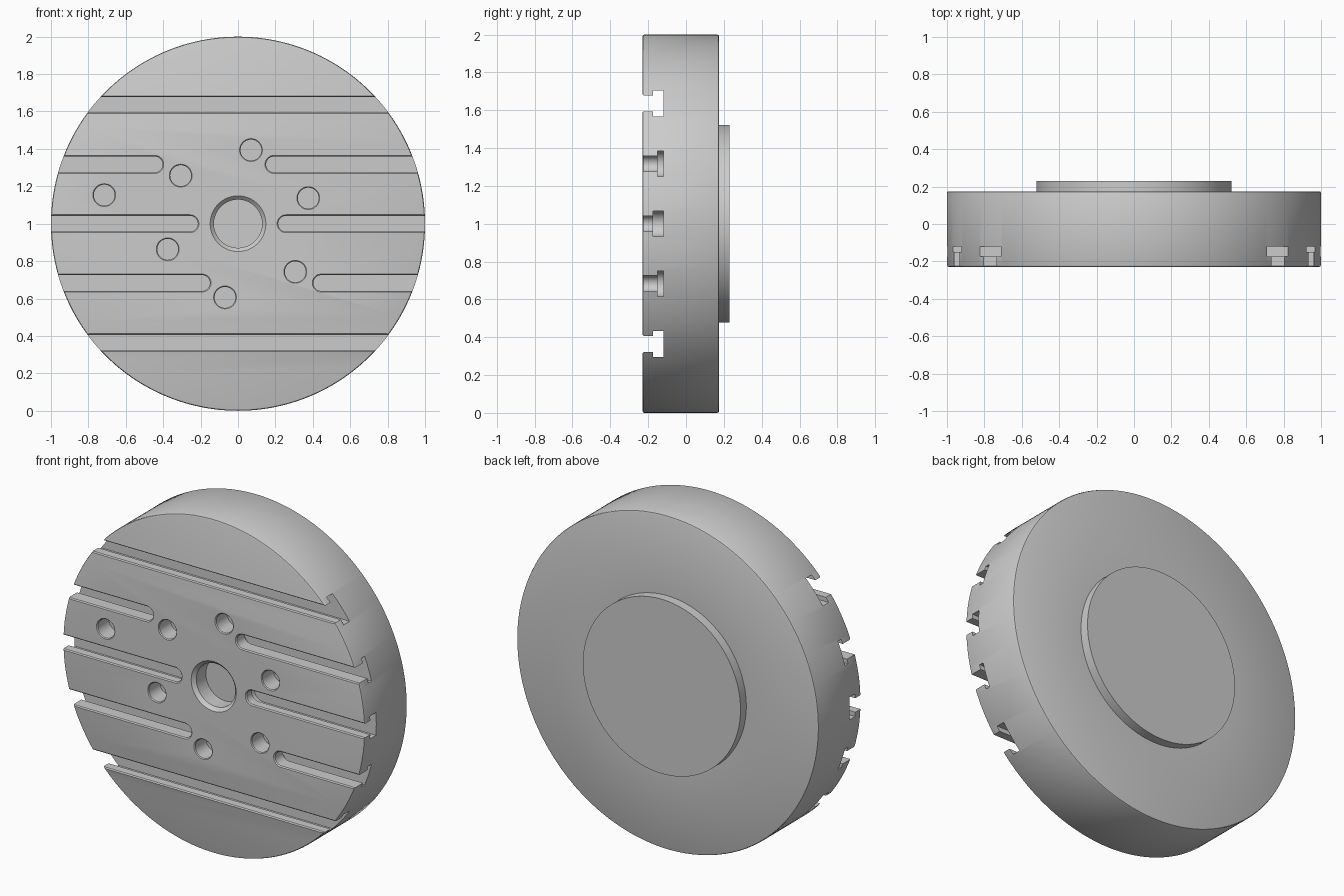
import bpy, bmesh
from math import sin, cos, pi, radians

if "Cube" in bpy.data.objects:
    bpy.data.objects.remove(bpy.data.objects["Cube"])

FRONT, FLOOR, BACK, END = -0.23, -0.12, 0.175, 0.23


def loft(bm, x0, x1, z, layers, seg=48):
    """Stack stadium outlines (circles when x0 == x1) along y, given as (y, radius)."""
    rings = []
    for y, r in layers:
        ring = []
        for cx, start in ((x1, -pi / 2), (x0, pi / 2)):
            n = seg // 2
            # a circle skips the doubled point between its halves
            for i in range(n if x0 == x1 else n + 1):
                a = start + pi * i / n
                ring.append(bm.verts.new((cx + r * cos(a), y, z + r * sin(a))))
        rings.append(ring)
    for a, b in zip(rings, rings[1:]):
        for i in range(len(a)):
            j = (i + 1) % len(a)
            bm.faces.new((a[i], a[j], b[j], b[i]))
    bm.faces.new(rings[0])
    bm.faces.new(rings[-1])


def make_object(name, bm):
    bmesh.ops.recalc_face_normals(bm, faces=bm.faces)
    me = bpy.data.meshes.new(name)
    bm.to_mesh(me)
    bm.free()
    ob = bpy.data.objects.new(name, me)
    bpy.context.collection.objects.link(ob)
    return ob


# Disc with softened rims and the raised boss on the back
bm = bmesh.new()
loft(bm, 0, 0, 1, [(FRONT, 0.99), (FRONT + 0.003, 0.997), (FRONT + 0.01, 1.0),
                   (BACK - 0.01, 1.0), (BACK - 0.003, 0.997), (BACK, 0.99),
                   (BACK, 0.522), (END, 0.522)], 192)
plate = make_object("table_plate", bm)

# T-slots, with a small chamfer at the mouth
def t_slot(bm, x0, x1, z, shoulder):
    loft(bm, x0, x1, z, [(FRONT - 0.02, 0.048), (FRONT, 0.048), (FRONT + 0.006, 0.042),
                         (shoulder, 0.042), (shoulder, 0.068), (FLOOR, 0.068)])

bm = bmesh.new()
for z in (0.364, 1.636):
    t_slot(bm, -1.3, 1.3, z, -0.175)
for z, left, right, shoulder in ((1.317, -0.445, 0.192, -0.15),
                                 (1.0, -0.257, 0.257, -0.175),
                                 (0.683, -0.192, 0.445, -0.15)):
    t_slot(bm, -1.3, left, z, shoulder)
    t_slot(bm, right, 1.3, z, shoulder)

# Ring of six holes plus one outlying hole
holes = [(0.4 * cos(radians(a)), 1 + 0.4 * sin(radians(a))) for a in range(20, 380, 60)]
for x, z in holes + [(-0.715, 1.153)]:
    loft(bm, x, x, z, [(FRONT - 0.02, 0.061), (FRONT, 0.061), (FRONT + 0.005, 0.056),
                       (FLOOR, 0.056)])

# Central bore with a countersunk mouth
loft(bm, 0, 0, 1, [(FRONT - 0.02, 0.149), (FRONT, 0.149), (FRONT + 0.02, 0.129),
                   (FLOOR, 0.129)], 64)
cutter = make_object("slot_and_hole_cutter", bm)
cutter.hide_render = True

# Cut everything out of the plate
mod = plate.modifiers.new("cuts", 'BOOLEAN')
mod.operation, mod.solver, mod.object = 'DIFFERENCE', 'EXACT', cutter
bpy.context.view_layer.objects.active = plate
plate.select_set(True)
bpy.ops.object.modifier_apply(modifier=mod.name)
bpy.data.objects.remove(cutter)
bpy.ops.object.shade_smooth_by_angle(angle=radians(30))
